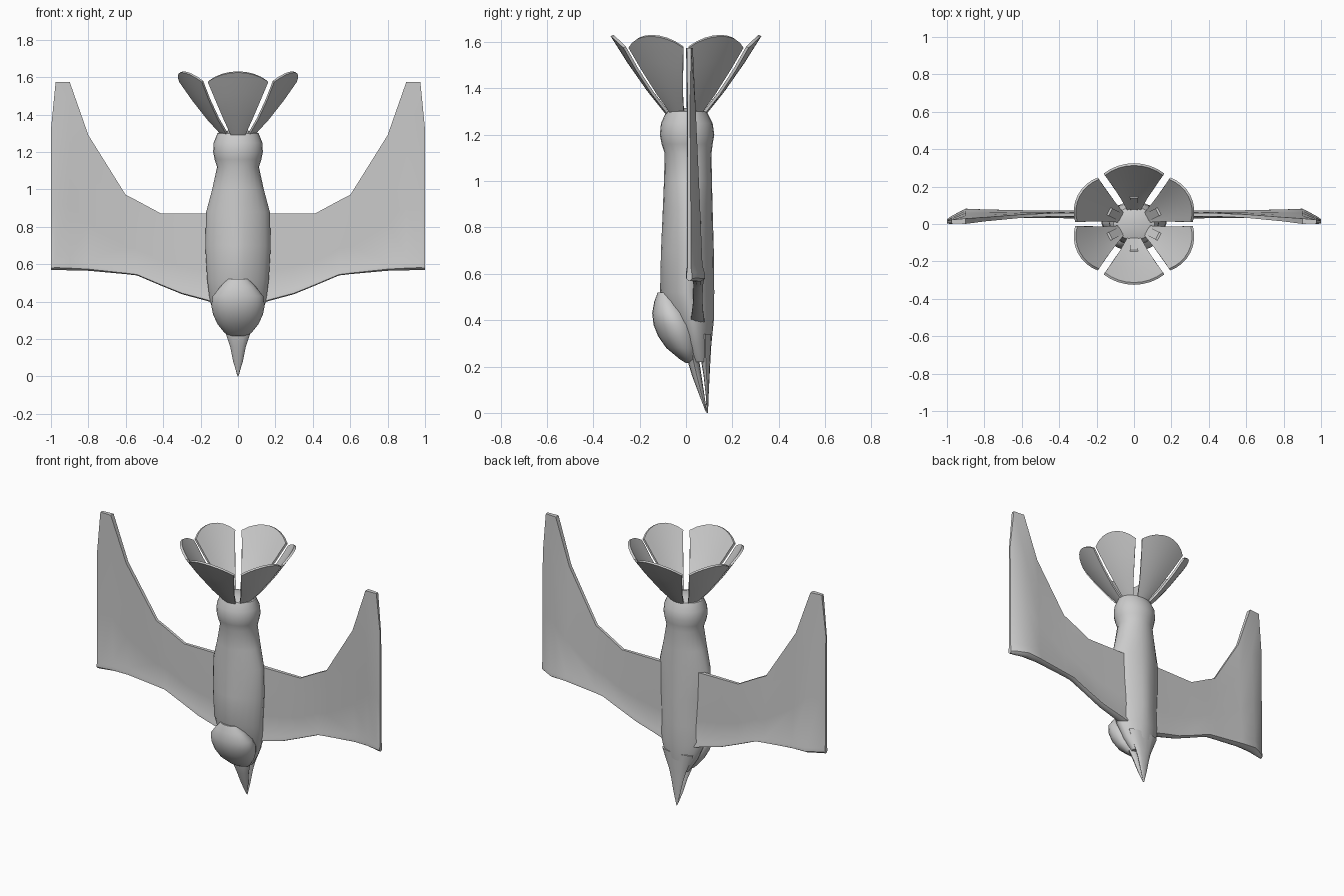
import bpy, bmesh
from math import cos, sin, pi, radians
from mathutils import Vector


def loft(name, rings, angle=40):
    """Skin a list of equal-length point rings and cap both ends."""
    bm = bmesh.new()
    vr = [[bm.verts.new(p) for p in r] for r in rings]
    n = len(rings[0])
    for a, b in zip(vr, vr[1:]):
        for i in range(n):
            j = (i + 1) % n
            bm.faces.new((a[i], a[j], b[j], b[i]))
    bm.faces.new(vr[0])
    bm.faces.new(vr[-1])
    bmesh.ops.recalc_face_normals(bm, faces=bm.faces)
    me = bpy.data.meshes.new(name)
    bm.to_mesh(me)
    bm.free()
    ob = bpy.data.objects.new(name, me)
    bpy.context.collection.objects.link(ob)
    bpy.ops.object.select_all(action='DESELECT')
    ob.select_set(True)
    bpy.context.view_layer.objects.active = ob
    bpy.ops.object.shade_smooth_by_angle(angle=radians(angle))
    return ob


def oval(z, hx, y0, y1, e=2.0, n=24):
    """Superellipse section at height z."""
    pts = []
    for i in range(n):
        a = 2 * pi * i / n
        c, s = cos(a), sin(a)
        x = hx * (abs(c) ** (2 / e)) * (1 if c >= 0 else -1)
        y = (y1 - y0) / 2 * (abs(s) ** (2 / e)) * (1 if s >= 0 else -1)
        pts.append((x, (y0 + y1) / 2 + y, z))
    return pts


# Fuselage with bulged engine collar at the top
body = [(0.22, 0.06, 0.02, 0.10, 2), (0.30, 0.11, -0.02, 0.11, 1.9),
        (0.40, 0.15, -0.06, 0.12, 1.7), (0.52, 0.165, -0.112, 0.122, 1.6),
        (0.70, 0.175, -0.108, 0.12, 1.6), (0.88, 0.17, -0.10, 0.115, 1.7),
        (1.00, 0.138, -0.095, 0.112, 1.9), (1.12, 0.112, -0.092, 0.11, 2),
        (1.16, 0.125, -0.105, 0.115, 2), (1.20, 0.133, -0.113, 0.122, 2),
        (1.25, 0.13, -0.108, 0.115, 2), (1.30, 0.11, -0.085, 0.09, 2),
        (1.315, 0.05, -0.04, 0.045, 2)]
loft("fuselage", [oval(*s) for s in body])

# Canopy blister
canopy = [(0.215, 0.03, 0.0, 0.04), (0.23, 0.07, -0.025, 0.05), (0.28, 0.11, -0.085, 0.06),
          (0.33, 0.133, -0.12, 0.06), (0.38, 0.143, -0.14, 0.05), (0.43, 0.135, -0.146, 0.02),
          (0.48, 0.095, -0.137, -0.02), (0.52, 0.055, -0.122, -0.06)]
loft("canopy", [oval(*s) for s in canopy])

# Split beak nose, two halves with a slit between
front = [(0.32, 0.10, -0.01, 0.05), (0.22, 0.062, 0.008, 0.058), (0.16, 0.042, 0.026, 0.067),
         (0.08, 0.026, 0.056, 0.079), (0.005, 0.003, 0.085, 0.09)]
back = [(0.34, 0.11, 0.055, 0.112), (0.22, 0.06, 0.066, 0.105), (0.16, 0.042, 0.076, 0.102),
        (0.08, 0.024, 0.085, 0.098), (0.0, 0.003, 0.089, 0.095)]
loft("nose_front", [oval(*s, 2, 12) for s in front])
loft("nose_back", [oval(*s, 2, 12) for s in back])

# Wings: x, leading z, trailing z, leading y, trailing y, half thickness
stations = [(0.06, 0.37, 0.87, 0.05, 0.05, 0.035), (0.17, 0.405, 0.87, 0.05, 0.05, 0.03),
            (0.30, 0.44, 0.87, 0.05, 0.05, 0.025), (0.41, 0.485, 0.87, 0.052, 0.05, 0.022),
            (0.54, 0.54, 0.94, 0.053, 0.045, 0.022), (0.60, 0.547, 0.97, 0.053, 0.042, 0.023),
            (0.80, 0.565, 1.29, 0.053, 0.025, 0.028), (0.90, 0.567, 1.575, 0.05, 0.015, 0.036),
            (0.975, 0.57, 1.575, 0.022, 0.013, 0.024), (1.0, 0.57, 1.32, 0.014, 0.012, 0.013)]
profile = [(0, 0.35), (0.012, 0.9), (0.035, 0.9), (0.07, 0.65), (0.35, 0.6), (0.7, 0.5), (1, 0.4)]
rings = []
for x, zl, zt, yl, yt, h in stations:
    side = [(f, s) for f, s in profile] + [(f, -s) for f, s in reversed(profile)]
    rings.append([(x, yl + (yt - yl) * f + h * s, zl + (zt - zl) * f) for f, s in side])
wing = loft("wings", rings)
m = wing.modifiers.new("mirror", 'MIRROR')
m.use_axis[0] = True


def petal(name, centre, half, tip_r, corner_r):
    """Flared exhaust petal: thin curved shell with rounded outer edge."""
    rings = []
    for k in range(9):
        t = k / 4 - 1
        u = abs(t)
        r1 = tip_r + (corner_r - tip_r) * u ** 2
        z1 = 1.625 - 0.05 * u ** 2
        outer, inner = [], []
        for s in (0, 0.35, 0.7, 1):
            a = radians(centre + half * t * (0.83 + 0.17 * s))
            r = 0.085 + (r1 - 0.085) * s
            z = 1.285 + (z1 - 1.285) * s - 0.015 * sin(pi * s)
            outer.append((r * cos(a), r * sin(a), z))
            inner.append(((r - 0.012) * cos(a), (r - 0.012) * sin(a), z + 0.006))
        rings.append(outer + inner[::-1])
    loft(name, rings)


# Six petals: wide ones front and back, narrower ones at the sides
for i, (c, h) in enumerate([(90, 31), (270, 31), (27, 25), (153, 25), (207, 25), (333, 25)]):
    petal(f"exhaust_petal_{i + 1}", c, h, 0.325 if h > 30 else 0.338, 0.315)
    # Actuator strut on the inside of each petal
    d = Vector((cos(radians(c)), sin(radians(c)), 0))
    w = Vector((-d.y, d.x, 0)) * 0.022
    strut = []
    for r, z in ((0.065, 1.29), (0.14, 1.385)):
        p = d * r + Vector((0, 0, z))
        o = d * 0.018
        strut.append([p - w, p + w, p + w + o, p - w + o])
    loft(f"petal_strut_{i + 1}", strut)
